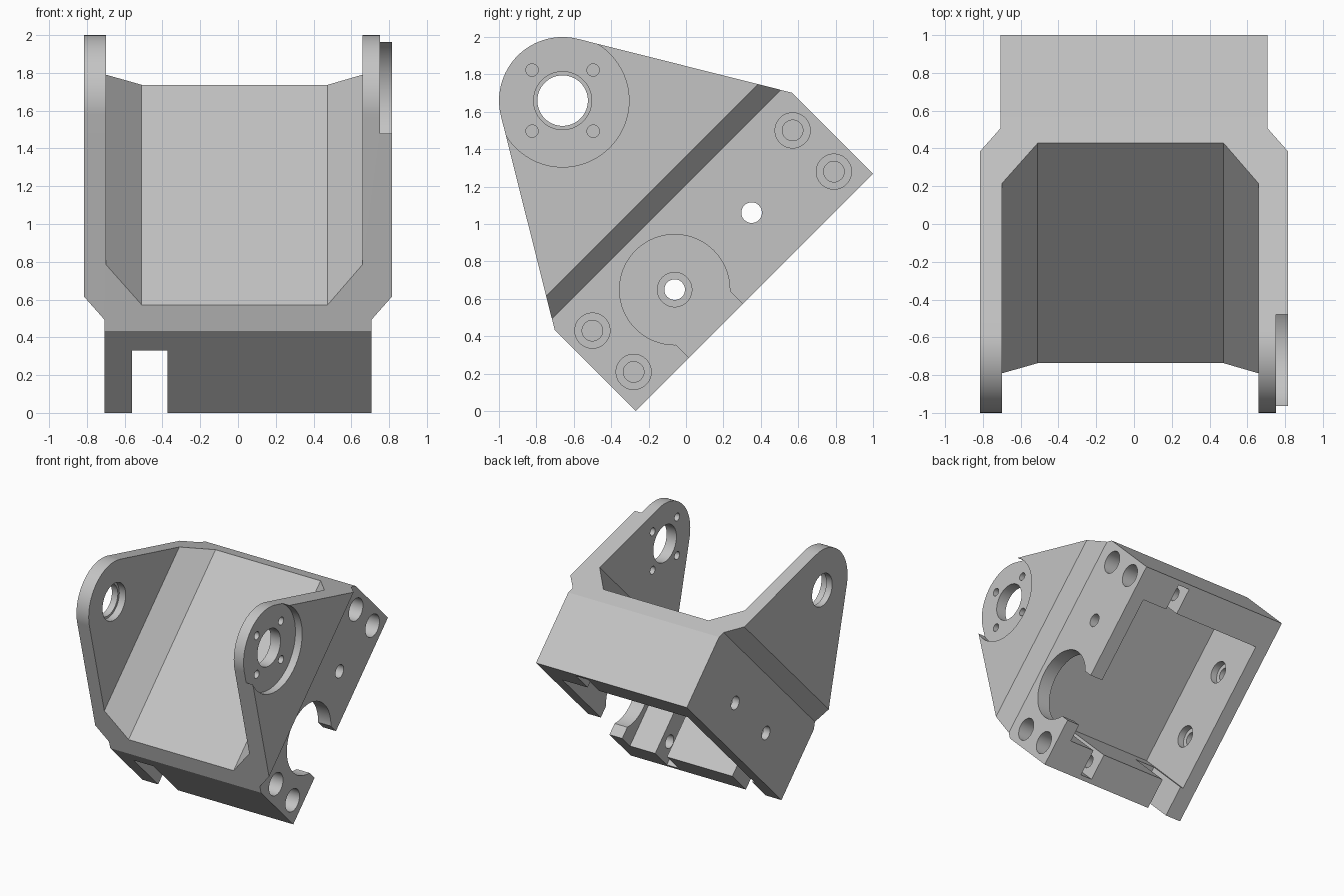
import bpy, bmesh, math
from mathutils import Matrix

cube = bpy.data.objects.get("Cube")
if cube:
    bpy.data.objects.remove(cube)

grey = bpy.data.materials.new("light grey")
grey.use_nodes = True
grey.diffuse_color = (0.55, 0.55, 0.55, 1)
grey.node_tree.nodes["Principled BSDF"].inputs["Base Color"].default_value = (0.55, 0.55, 0.55, 1)


def prism(name, profile, lo, hi, axis="X"):
    """Extrude a profile: (y, z) points along X, or (x, z) points along Y."""
    bm = bmesh.new()
    place = (lambda p, t: (t, p[0], p[1])) if axis == "X" else (lambda p, t: (p[0], t, p[1]))
    near = [bm.verts.new(place(p, lo)) for p in profile]
    far = [bm.verts.new(place(p, hi)) for p in profile]
    bm.faces.new(near)
    bm.faces.new(far)
    for i in range(len(profile)):
        j = (i + 1) % len(profile)
        bm.faces.new((near[i], near[j], far[j], far[i]))
    bmesh.ops.recalc_face_normals(bm, faces=bm.faces)
    mesh = bpy.data.meshes.new(name)
    bm.to_mesh(mesh)
    bm.free()
    mesh.materials.append(grey)
    ob = bpy.data.objects.new(name, mesh)
    bpy.context.collection.objects.link(ob)
    return ob


def arc(cy, cz, r, start=0, end=math.tau, n=64, closed=False):
    steps = n if not closed else n - 1
    return [(cy + r * math.cos(start + (end - start) * i / steps),
             cz + r * math.sin(start + (end - start) * i / steps)) for i in range(n)]


def combine(target, tool, operation="DIFFERENCE"):
    mod = target.modifiers.new("cut", "BOOLEAN")
    mod.operation, mod.solver, mod.object = operation, "EXACT", tool
    bpy.ops.object.select_all(action="DESELECT")
    bpy.context.view_layer.objects.active = target
    target.select_set(True)
    bpy.ops.object.modifier_apply(modifier=mod.name)
    bpy.data.objects.remove(tool)


def drill(y, z, r, lo, hi):
    combine(bracket, prism("drill", arc(y, z, r), lo, hi))


def pocket(x0, x1, y0, y1, z0, z1):
    combine(bracket, prism("pocket", [(y0, z0), (y1, z0), (y1, z1), (y0, z1)], x0, x1))


# Side outline: straight base, sides running tangent to the round ear top
HALF, SHOULDER, EAR_Z, EAR_R = 0.897, 0.612, 1.449, 0.34
drop = SHOULDER - EAR_Z
tangent = math.atan2(drop, HALF) + math.acos(EAR_R / math.hypot(HALF, drop))
outline = [(-HALF, 0), (HALF, 0), (HALF, SHOULDER)]
outline += arc(0, EAR_Z, EAR_R, tangent, math.pi - tangent, 40, True)
outline += [(-HALF, SHOULDER)]
bracket = prism("yoke_bracket", outline, -0.9, 0.9)

# Cross-section: base block, flared shoulders, two ears and the saddle between
section = [(-0.707, -0.1), (0.707, -0.1), (0.707, 0.665), (0.815, 0.773), (0.815, 2),
           (0.66, 2), (0.66, 0.924), (0.475, 0.735), (-0.51, 0.735), (-0.70, 0.924),
           (-0.70, 2), (-0.815, 2), (-0.815, 0.773), (-0.707, 0.665)]
combine(bracket, prism("section", section, -1.2, 1.2, "Y"), "INTERSECT")

# Cavity open at the underside, and the cable slot in the front end wall
pocket(-0.587, 0.587, -0.64, 0.64, -0.2, 0.644)
pocket(-0.56, -0.373, -1.2, -0.6, -0.2, 0.467)

# Left ear: round recess, bore and four screw holes
drill(0, EAR_Z, 0.355, 0.752, 1)
drill(0, EAR_Z, 0.155, 0.5, 1)
for dy, dz in ((1, 0), (-1, 0), (0, 1), (0, -1)):
    drill(0.231 * dy, EAR_Z + 0.231 * dz, 0.033, 0.5, 1)

# Right ear: stepped bore
drill(0, EAR_Z, 0.135, -1, -0.5)
drill(0, EAR_Z, 0.155, -0.76, -0.5)

# Left wall: large opening with its mouth, and a small hole
AXLE_Y, AXLE_Z = 0.291, 0.311
drill(-AXLE_Y, AXLE_Z, 0.295, 0.5, 0.9)
pocket(0.5, 0.9, -AXLE_Y - 0.203, -AXLE_Y + 0.203, -0.2, 0.2)
drill(AXLE_Y, AXLE_Z, 0.055, 0.5, 0.9)

for side in (-1, 1):
    # Right wall: holes counterbored from inside
    drill(side * AXLE_Y, AXLE_Z, 0.055, -0.9, -0.5)
    drill(side * AXLE_Y, AXLE_Z, 0.092, -0.645, -0.5)
    # End walls: counterbored screw holes and a nut slot
    for z in (0.155, 0.467):
        drill(side * 0.757, z, 0.055, 0.13, 0.9)
        drill(side * 0.757, z, 0.094, 0.5, 0.9)
    ends = sorted((side * 0.6, side * 0.86))
    pocket(0.24, 0.35, ends[0], ends[1], -0.2, 0.565)

# Tilt the bracket onto its front lower edge
bracket.data.transform(Matrix.Translation((0, 0.365, 0.635)) @ Matrix.Rotation(math.pi / 4, 4, "X"))
bpy.ops.object.select_all(action="DESELECT")
bracket.select_set(True)
bpy.context.view_layer.objects.active = bracket
bpy.ops.object.shade_smooth_by_angle(angle=math.radians(25))
